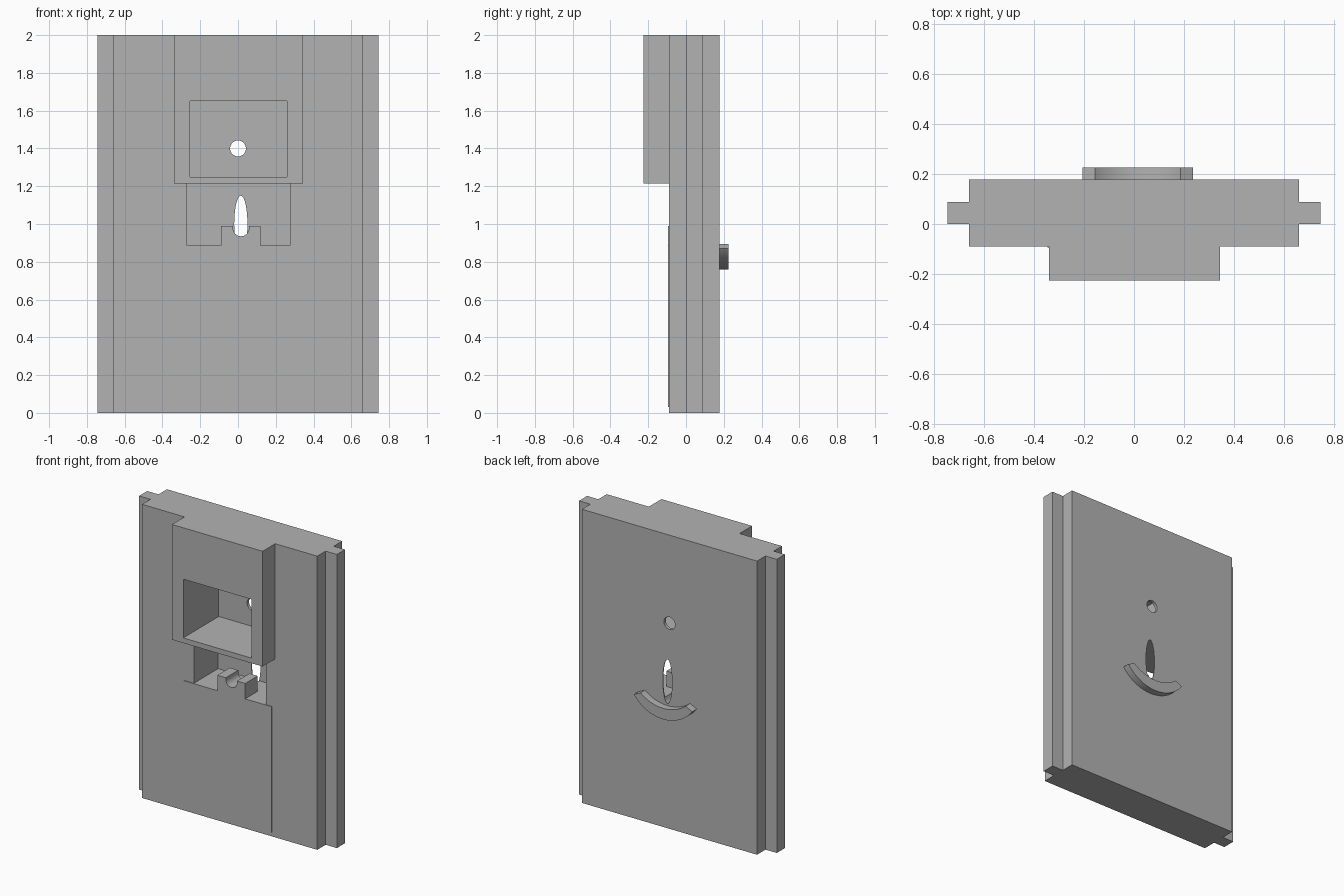
import bpy, bmesh
from math import sin, cos, pi

if "Cube" in bpy.data.objects:
    bpy.data.objects.remove(bpy.data.objects["Cube"], do_unlink=True)

GREY = (0.45, 0.45, 0.45, 1)
grey = bpy.data.materials.new("plain grey")
grey.use_nodes = True
grey.diffuse_color = GREY
grey.node_tree.nodes["Principled BSDF"].inputs["Base Color"].default_value = GREY


def prism(name, points, start, end, axis="Y"):
    """Extrude a flat outline along Y (points are x, z) or Z (points are x, y)."""
    bm = bmesh.new()
    place = (lambda p, d: (p[0], d, p[1])) if axis == "Y" else (lambda p, d: (p[0], p[1], d))
    face = bm.faces.new([bm.verts.new(place(p, start)) for p in points])
    moved = bmesh.ops.extrude_face_region(bm, geom=[face])["geom"]
    for v in moved:
        if isinstance(v, bmesh.types.BMVert):
            v.co["XYZ".index(axis)] = end
    bmesh.ops.recalc_face_normals(bm, faces=bm.faces)
    mesh = bpy.data.meshes.new(name)
    bm.to_mesh(mesh)
    bm.free()
    mesh.materials.append(grey)
    obj = bpy.data.objects.new(name, mesh)
    bpy.context.collection.objects.link(obj)
    return obj


def box(name, x0, x1, y0, y1, z0, z1):
    return prism(name, [(x0, z0), (x1, z0), (x1, z1), (x0, z1)], y0, y1)


def arc(cx, cz, rx, rz, a0, a1, n):
    return [(cx + rx * cos(a0 + (a1 - a0) * i / n), cz + rz * sin(a0 + (a1 - a0) * i / n))
            for i in range(n + 1)]


def combine(target, other, operation):
    """Apply a boolean and drop the helper."""
    bpy.context.view_layer.objects.active = target
    mod = target.modifiers.new(operation.lower(), "BOOLEAN")
    mod.operation, mod.solver, mod.object = operation, "EXACT", other
    bpy.ops.object.modifier_apply(modifier=mod.name)
    bpy.data.objects.remove(other, do_unlink=True)


def smooth(obj):
    bpy.ops.object.select_all(action="DESELECT")
    obj.select_set(True)
    bpy.context.view_layer.objects.active = obj
    bpy.ops.object.shade_smooth_by_angle(angle=pi / 6)


# Slab with side tongues
half = [(0.66, -0.09), (0.66, 0.0), (0.745, 0.0), (0.745, 0.087), (0.66, 0.087), (0.66, 0.178)]
slab = prism("slab", half + [(-x, y) for x, y in reversed(half)], 0, 2, "Z")

# Raised upper housing with its deep window
combine(slab, box("housing", -0.34, 0.343, -0.225, 0, 1.215, 2), "UNION")
combine(slab, box("window_cutter", -0.255, 0.26, -0.4, 0.157, 1.25, 1.65), "DIFFERENCE")

# Lower pocket
combine(slab, box("pocket_cutter", -0.27, 0.275, -0.4, 0.172, 0.885, 1.215), "DIFFERENCE")

# Round hole and tall oval slot through the back wall
combine(slab, prism("hole_cutter", arc(0, 1.4, 0.042, 0.042, 0, 2 * pi, 32)[:-1], 0.1, 0.3), "DIFFERENCE")
combine(slab, prism("slot_cutter", arc(0.015, 1.0, 0.035, 0.15, 0, 2 * pi, 40)[:-1], 0.1, 0.3), "DIFFERENCE")
smooth(slab)

# Grooved rest standing in the pocket
groove = arc(0.016, 0.977, 0.042, 0.042, pi, 2 * pi, 16)
rest = prism("grooved_rest",
             [(-0.09, 0.88), (-0.09, 0.99), (-0.026, 0.99)] + groove
             + [(0.058, 0.99), (0.12, 0.99), (0.12, 0.88)], -0.094, 0.04)
smooth(rest)

# Thin raised front panel below the pocket
box("front_panel", -0.345, 0.32, -0.094, -0.08, 0.03, 0.885)

# Curved lip on the back
outer = arc(0.015, 1.035, 0.275, 0.275, pi + 0.64, 2 * pi - 0.64, 32)
inner = arc(0.015, 1.105, 0.27, 0.27, 2 * pi - 0.89, pi + 0.89, 32)
lip = prism("curved_lip", outer + inner, 0.17, 0.226)
smooth(lip)
